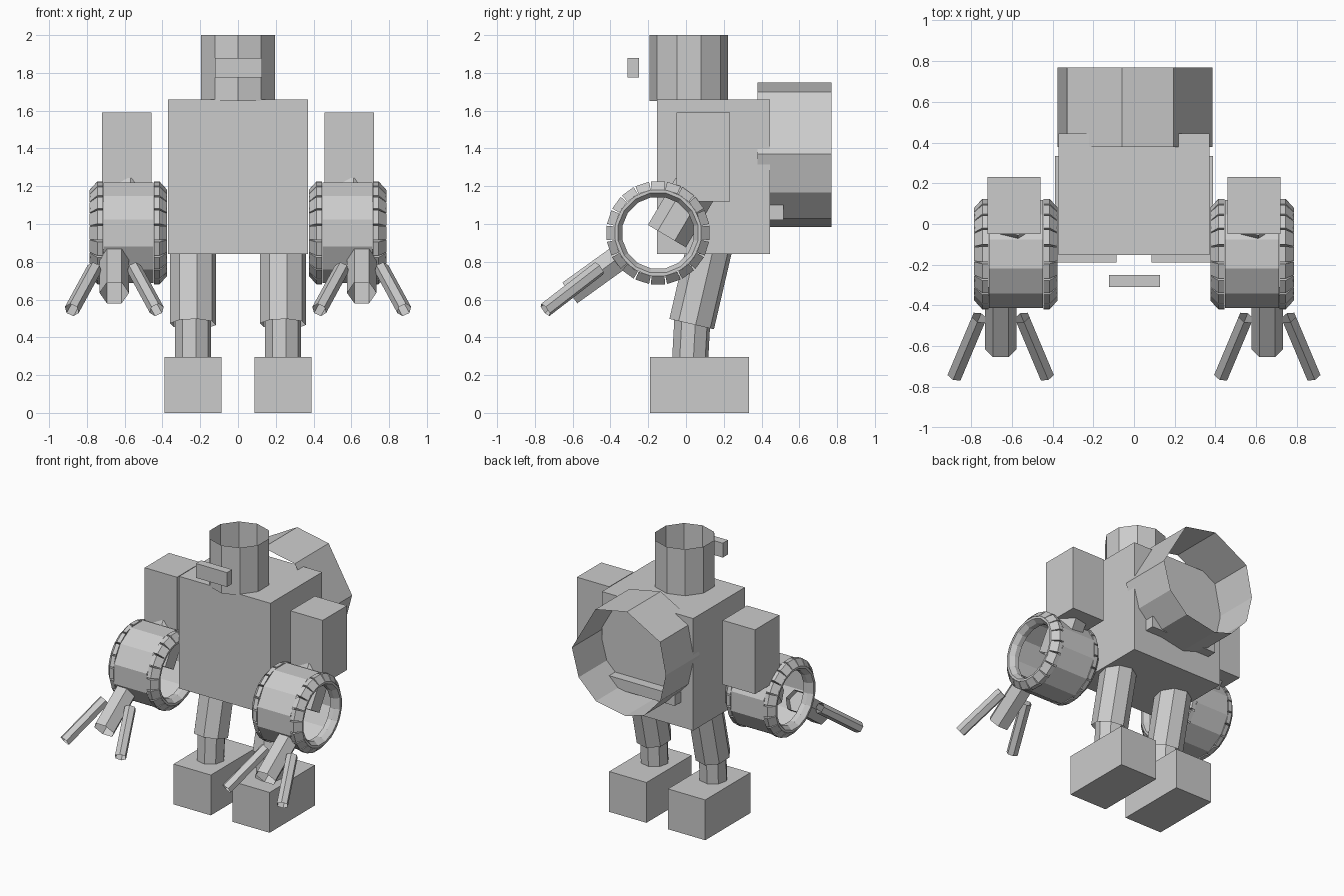
import bpy, bmesh, math
from mathutils import Vector, Matrix

old = bpy.data.objects.get("Cube")
if old:
    bpy.data.objects.remove(old, do_unlink=True)

grey = bpy.data.materials.new("plain_grey")
grey.use_nodes = True
grey.diffuse_color = (0.6, 0.6, 0.6, 1)
grey.node_tree.nodes["Principled BSDF"].inputs["Base Color"].default_value = (0.6, 0.6, 0.6, 1)


def finish(name, bm):
    mesh = bpy.data.meshes.new(name)
    bm.to_mesh(mesh)
    bm.free()
    mesh.materials.append(grey)
    obj = bpy.data.objects.new(name, mesh)
    bpy.context.collection.objects.link(obj)
    return obj


def box(name, low, high):
    low, high = Vector(low), Vector(high)
    bm = bmesh.new()
    bmesh.ops.create_cube(bm, size=1)
    bmesh.ops.scale(bm, vec=high - low, verts=bm.verts)
    bmesh.ops.translate(bm, vec=(low + high) / 2, verts=bm.verts)
    return finish(name, bm)


def tube(name, start, end, radius, sides, roll=0):
    """Open-ended faceted tube between two points."""
    start, end = Vector(start), Vector(end)
    axis = end - start
    bm = bmesh.new()
    bmesh.ops.create_cone(bm, cap_ends=False, segments=sides, radius1=radius,
                          radius2=radius, depth=axis.length)
    turn = axis.to_track_quat('Z', 'Y').to_matrix().to_4x4()
    place = Matrix.Translation((start + end) / 2) @ turn @ Matrix.Rotation(math.radians(roll), 4, 'Z')
    bm.transform(place)
    return finish(name, bm)


def rim(name, centre, profile, sides):
    """Closed ring around the x axis from (x, radius) points."""
    bm = bmesh.new()
    rings = []
    for i in range(sides):
        a = math.tau * (i + 0.5) / sides
        rings.append([bm.verts.new(Vector(centre) + Vector((x, r * math.cos(a), r * math.sin(a))))
                      for x, r in profile])
    n = len(profile)
    for i in range(sides):
        p, q = rings[i], rings[(i + 1) % sides]
        for j in range(n):
            k = (j + 1) % n
            bm.faces.new((p[j], p[k], q[k], q[j]))
    bmesh.ops.recalc_face_normals(bm, faces=bm.faces)
    return finish(name, bm)


def treads(name, centre, side, count=20):
    """Ring of blocks whose outer corner slopes towards the rim."""
    bm = bmesh.new()
    for i in range(count):
        made = bmesh.ops.create_cube(bm, size=1)["verts"]
        for v in made:
            outer = v.co.z > 0
            reach = 0.135 if v.co.x < 0 else (0.165 if outer else 0.205)
            v.co = Vector((side * reach, v.co.y * (0.076 if outer else 0.068),
                           0.272 if outer else 0.228))
        bmesh.ops.rotate(bm, verts=made, cent=(0, 0, 0),
                         matrix=Matrix.Rotation(math.tau * i / count, 3, 'X'))
    bmesh.ops.translate(bm, vec=centre, verts=bm.verts)
    bmesh.ops.recalc_face_normals(bm, faces=bm.faces)
    return finish(name, bm)


# Torso, head and visor
box("torso", (-0.37, -0.153, 0.84), (0.37, 0.445, 1.66))
tube("head", (0, 0.015, 1.65), (0, 0.015, 2.0), 0.207, 10)
box("visor", (-0.123, -0.31, 1.775), (0.128, -0.25, 1.88))

# Open hoop on the back, with its mounting bar
outline = [(0.385, 1.37), (0.195, 1.70), (-0.06, 1.75), (-0.328, 1.60), (-0.375, 1.37),
           (-0.33, 1.17), (-0.2, 1.03), (-0.05, 0.985), (0.19, 1.03), (0.33, 1.167)]
bm = bmesh.new()
front = [bm.verts.new((x, 0.378, z)) for x, z in outline]
back = [bm.verts.new((x, 0.77, z)) for x, z in outline]
for i in range(len(outline)):
    j = (i + 1) % len(outline)
    bm.faces.new((front[i], front[j], back[j], back[i]))
bmesh.ops.recalc_face_normals(bm, faces=bm.faces)
finish("back_hoop", bm)
box("back_bar", (-0.27, 0.44, 1.02), (0.27, 0.515, 1.10))

for label, s in (("left", 1), ("right", -1)):
    # Leg
    hip = s * 0.238
    box(label + "_foot", (hip - 0.151, -0.19, 0), (hip + 0.151, 0.333, 0.295))
    tube(label + "_shin", (hip, 0.022, 0.28), (hip, 0.035, 0.52), 0.097, 8, 10)
    tube(label + "_thigh", (hip, 0.03, 0.47), (hip, 0.13, 0.90), 0.123, 8, 10)

    # Shoulder and upper arm
    arm = s * 0.59
    box(label + "_shoulder", (arm - 0.131, -0.05, 1.12), (arm + 0.131, 0.232, 1.59))
    tube(label + "_upper_arm", (arm, -0.1, 0.935), (arm, 0.048, 1.185), 0.12, 7, 10)

    # Wheel-shaped forearm
    hub = Vector((s * 0.58, -0.148, 0.953))
    half = Vector((0.133, 0, 0))
    tube(label + "_drum", hub - half, hub + half, 0.275, 12, 15)
    for part, e in (("outer", s), ("inner", -s)):
        rim(f"{label}_{part}_rim", hub,
            [(e * 0.135, 0.232), (e * 0.203, 0.232), (e * 0.203, 0.215), (e * 0.17, 0.192),
             (e * 0.135, 0.192)], 16)
        treads(f"{label}_{part}_treads", hub, e)

    # Hand with a thick middle finger and two splayed ones
    palm = s * 0.655
    tube(label + "_middle_finger", (palm, -0.33, 0.84), (palm, -0.615, 0.635), 0.078, 6, 30)
    for part, e in (("outer", s), ("inner", -s)):
        tube(f"{label}_{part}_finger", (palm + e * 0.105, -0.46, 0.765),
             (palm + e * 0.225, -0.745, 0.545), 0.04, 6)
